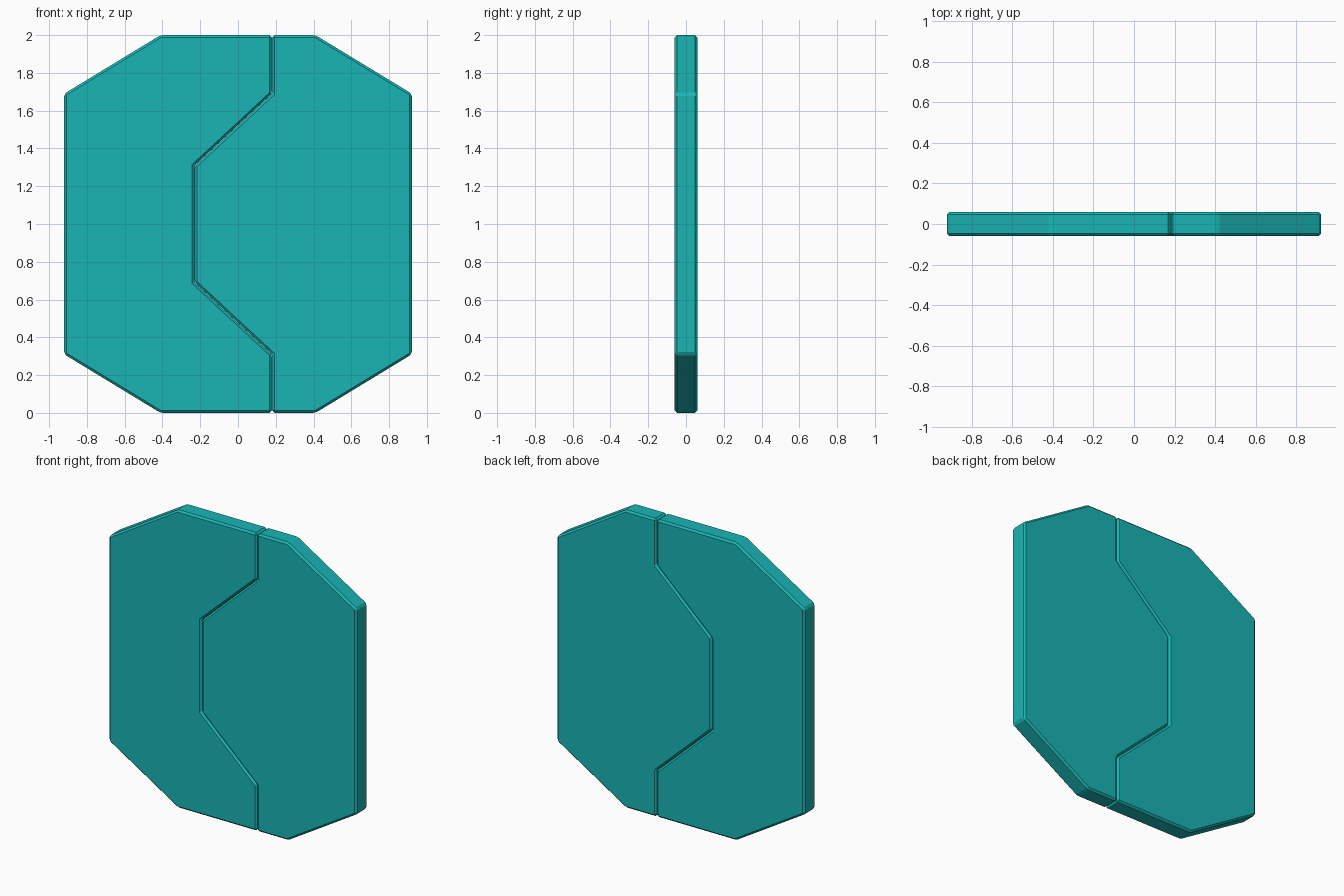
import bpy, bmesh

if "Cube" in bpy.data.objects:
    bpy.data.objects.remove(bpy.data.objects["Cube"])

HALF = 0.06      # half thickness
mat = bpy.data.materials.new("teal")
mat.diffuse_color = (0.01, 0.46, 0.46, 1)
mat.use_nodes = True
mat.node_tree.nodes["Principled BSDF"].inputs["Base Color"].default_value = mat.diffuse_color


def panel(name, outline):
    """Extrude an (x, z) outline along y and chamfer every edge."""
    bm = bmesh.new()
    face = bm.faces.new([bm.verts.new((x, -HALF, z)) for x, z in outline])
    ext = bmesh.ops.extrude_face_region(bm, geom=[face])
    verts = [g for g in ext["geom"] if isinstance(g, bmesh.types.BMVert)]
    bmesh.ops.translate(bm, verts=verts, vec=(0, 2 * HALF, 0))
    bmesh.ops.recalc_face_normals(bm, faces=bm.faces)
    me = bpy.data.meshes.new(name)
    bm.to_mesh(me)
    bm.free()
    me.materials.append(mat)
    ob = bpy.data.objects.new(name, me)
    bpy.context.collection.objects.link(ob)
    bev = ob.modifiers.new("chamfer", 'BEVEL')
    bev.width = 0.012
    bev.segments = 1
    bev.limit_method = 'ANGLE'
    return ob


# zigzag seam shared by both leaves, top to bottom
seam = [(0.18, 2), (0.18, 1.69), (-0.23, 1.31),
        (-0.23, 0.69), (0.18, 0.31), (0.18, 0)]
# outer octagon side, bottom to top
side = [(0.41, 0), (0.92, 0.31), (0.92, 1.69), (0.41, 2)]

gap = 0.001
panel("left_door_leaf", [(x - gap, z) for x, z in seam] + [(-x, z) for x, z in side])
panel("right_door_leaf", [(x + gap, z) for x, z in seam] + side)
